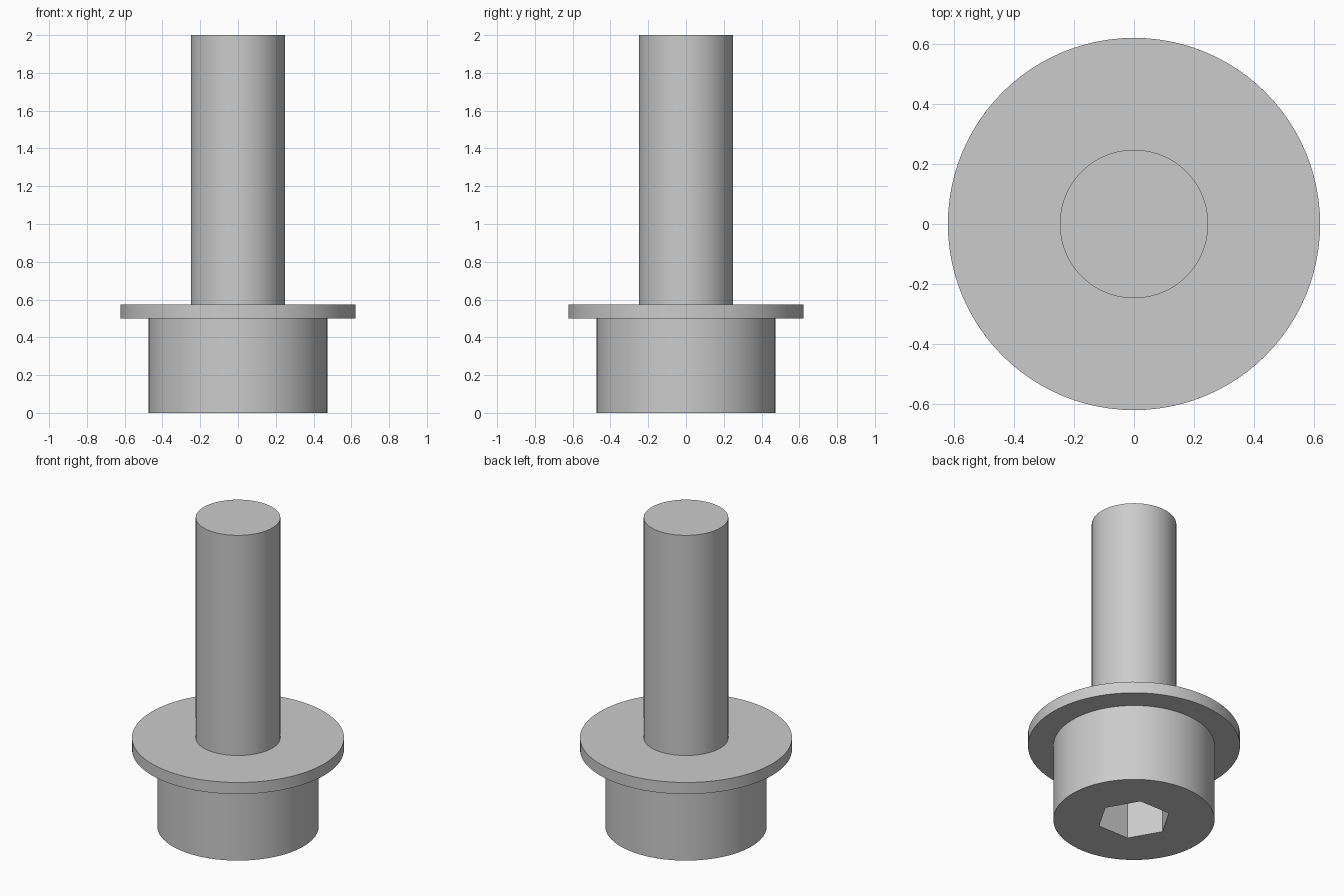
import bpy
import math

if "Cube" in bpy.data.objects:
    bpy.data.objects.remove(bpy.data.objects["Cube"], do_unlink=True)

steel = bpy.data.materials.new("grey_steel")
steel.use_nodes = True
steel.diffuse_color = (0.6, 0.6, 0.6, 1)
steel.node_tree.nodes["Principled BSDF"].inputs["Base Color"].default_value = (0.6, 0.6, 0.6, 1)


def cylinder(name, radius, bottom, top, sides=96):
    """Upright prism between two heights."""
    bpy.ops.mesh.primitive_cylinder_add(
        vertices=sides, radius=radius, depth=top - bottom,
        location=(0, 0, (bottom + top) / 2))
    obj = bpy.context.object
    obj.name = name
    obj.data.materials.append(steel)
    return obj


HEAD_TOP, FLANGE_TOP = 0.5, 0.575

# Bolt body: head, flange and shank
head = cylinder("head", 0.473, 0, HEAD_TOP)
flange = cylinder("flange", 0.622, HEAD_TOP, FLANGE_TOP)
shank = cylinder("shank", 0.248, FLANGE_TOP, 2)

# Hexagonal key socket in the underside of the head, corners on the x axis
cutter = cylinder("socket_cutter", 0.218, -0.1, 0.28, sides=6)
cutter.rotation_euler.z = math.radians(30)
cutter.hide_render = True
socket = head.modifiers.new("socket", "BOOLEAN")
socket.operation = "DIFFERENCE"
socket.solver = "EXACT"
socket.object = cutter
bpy.context.view_layer.update()
bpy.ops.object.select_all(action="DESELECT")
head.select_set(True)
bpy.context.view_layer.objects.active = head
bpy.ops.object.modifier_apply(modifier="socket")
bpy.data.objects.remove(cutter, do_unlink=True)

# Smooth round walls, crisp rims
for part in (head, flange, shank):
    bpy.ops.object.select_all(action="DESELECT")
    part.select_set(True)
    bpy.context.view_layer.objects.active = part
    bpy.ops.object.shade_smooth_by_angle(angle=math.radians(30))
